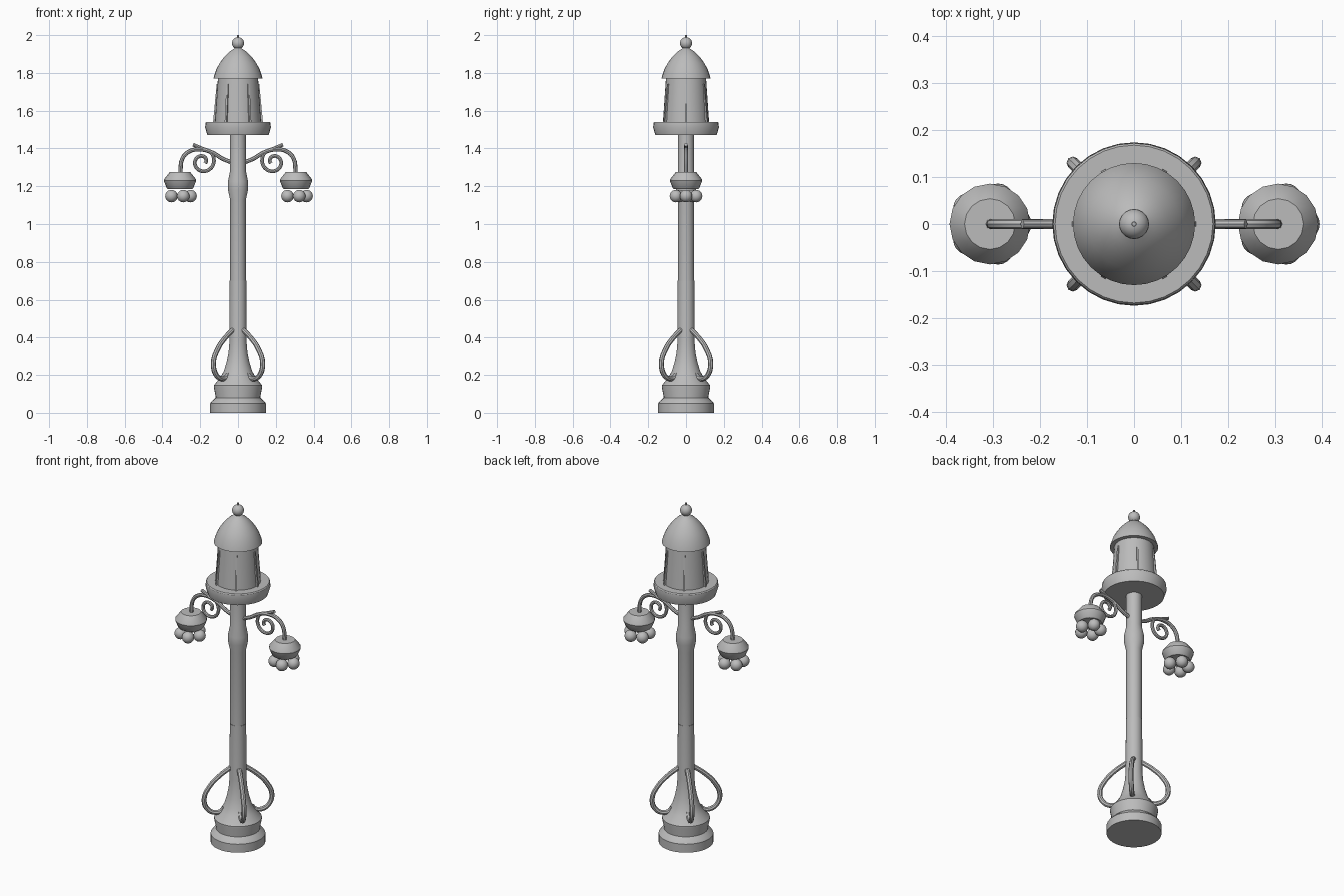
import bpy, bmesh
from math import sin, cos, pi, radians
from mathutils import Matrix, Vector

cube = bpy.data.objects.get("Cube")
if cube:
    bpy.data.objects.remove(cube)

grey = bpy.data.materials.new("painted grey metal")
grey.use_nodes = True
GREY = (0.5, 0.5, 0.5, 1)
grey.diffuse_color = GREY
grey.node_tree.nodes["Principled BSDF"].inputs["Base Color"].default_value = GREY


def add_mesh(name, mesh):
    """Link a mesh as an object with smooth faces and sharp creases."""
    mesh.name = name
    mesh.materials.clear()
    mesh.materials.append(grey)
    mesh.shade_smooth()
    mesh.set_sharp_from_angle(angle=radians(32))
    obj = bpy.data.objects.new(name, mesh)
    bpy.context.collection.objects.link(obj)
    return obj


def from_bmesh(name, bm):
    bmesh.ops.recalc_face_normals(bm, faces=bm.faces)
    mesh = bpy.data.meshes.new(name)
    bm.to_mesh(mesh)
    bm.free()
    return add_mesh(name, mesh)


def lathe(name, profile, sides=32, x=0):
    """Turn a (radius, height) profile around a vertical axis and cap it."""
    bm = bmesh.new()
    rings = [[bm.verts.new((x + r * cos(2 * pi * i / sides),
                            r * sin(2 * pi * i / sides), z))
              for i in range(sides)] for r, z in profile]
    for low, high in zip(rings, rings[1:]):
        for i in range(sides):
            j = (i + 1) % sides
            bm.faces.new((low[i], low[j], high[j], high[i]))
    bm.faces.new(rings[0][::-1])
    bm.faces.new(rings[-1])
    return from_bmesh(name, bm)


def ball(name, radius, centre):
    bm = bmesh.new()
    bmesh.ops.create_uvsphere(bm, u_segments=20, v_segments=12, radius=radius,
                              matrix=Matrix.Translation(centre))
    return from_bmesh(name, bm)


def tube(name, path, radius, angle, smooth=True):
    """Sweep a round bar along a (distance, height) path, turned to an angle."""
    curve = bpy.data.curves.new(name, "CURVE")
    curve.dimensions = "3D"
    curve.bevel_depth = radius
    curve.bevel_resolution = 2
    curve.resolution_u = 5
    curve.use_fill_caps = True
    spline = curve.splines.new("BEZIER")
    spline.bezier_points.add(len(path) - 1)
    for point, (d, z) in zip(spline.bezier_points, path):
        point.co = (d * cos(angle), d * sin(angle), z)
        point.handle_left_type = point.handle_right_type = "AUTO"
    helper = bpy.data.objects.new(name + " path", curve)
    bpy.context.collection.objects.link(helper)
    bpy.context.view_layer.update()
    depsgraph = bpy.context.evaluated_depsgraph_get()
    mesh = bpy.data.meshes.new_from_object(helper.evaluated_get(depsgraph))
    bpy.data.objects.remove(helper)
    return add_mesh(name, mesh)


# Pedestal and post
lathe("base", [(0.147, 0), (0.147, 0.05), (0.14, 0.06), (0.118, 0.08),
               (0.118, 0.085), (0.128, 0.135), (0.128, 0.145),
               (0.095, 0.185), (0.075, 0.22), (0.06, 0.27), (0.05, 0.32),
               (0.045, 0.38), (0.044, 0.7), (0.042, 0.7)])
lathe("post", [(0.042, 0.6), (0.042, 1.13), (0.053, 1.18), (0.053, 1.225),
               (0.042, 1.28), (0.042, 1.48)])

# Lantern
lathe("lantern_plate", [(0.162, 1.47), (0.174, 1.51), (0.172, 1.535),
                        (0.168, 1.54)])
lathe("lantern_body", [(0.122, 1.54), (0.106, 1.775)])
lathe("lantern_roof", [(0.13, 1.77), (0.127, 1.782), (0.114, 1.82),
                       (0.097, 1.852), (0.073, 1.885), (0.045, 1.913),
                       (0.015, 1.932)])
ball("finial_ball", 0.032, (0, 0, 1.957))
lathe("finial_spike", [(0.006, 1.97), (0.005, 2.0)], 8)

# Ribs that lean against the lantern body
for n in range(6):
    bm = bmesh.new()
    bmesh.ops.create_cube(bm, size=1)
    for v in bm.verts:
        top = v.co.z > 0
        outer = v.co.x > 0
        radius = (0.113 if top else 0.132) if outer else 0.1
        v.co = Vector((radius, v.co.y * 0.011, 1.74 if top else 1.538))
    bm.transform(Matrix.Rotation(n * pi / 3, 4, "Z"))
    from_bmesh(f"lantern_rib_{n + 1}", bm)

# Curled braces around the foot of the post
BRACE = [(0.04, 0.44), (0.1, 0.395), (0.155, 0.335), (0.184, 0.265),
         (0.167, 0.205), (0.125, 0.18), (0.085, 0.19), (0.075, 0.205)]
for n in range(4):
    tube(f"foot_brace_{n + 1}", BRACE, 0.0135, pi / 4 + n * pi / 2)

# Side arms, scrolls and hanging lamps
ARM = [(0.03, 1.325), (0.08, 1.345), (0.14, 1.38), (0.205, 1.395),
       (0.262, 1.382), (0.295, 1.345), (0.305, 1.27)]
STEPS = 14
SCROLL = [(0.238, 1.42), (0.19, 1.4)]
for i in range(STEPS + 1):
    t = i / STEPS
    turn = radians(130 + 440 * t)
    reach = 0.066 - 0.05 * t
    SCROLL.append((0.188 + reach * cos(turn), 1.33 + reach * sin(turn)))

for side, sign, angle in (("left", 1, 0), ("right", -1, pi)):
    tube(f"{side}_arm", ARM, 0.011, angle)
    tube(f"{side}_scroll", SCROLL, 0.0095, angle)
    x = sign * 0.307
    lathe(f"{side}_lamp_cup", [(0.064, 1.185), (0.07, 1.19), (0.086, 1.23),
                               (0.084, 1.238), (0.054, 1.275)], 16, x)
    for n in range(5):
        a = n * 2 * pi / 5
        ball(f"{side}_bulb_{n + 1}", 0.033,
             (x + 0.056 * cos(a), 0.056 * sin(a), 1.148))
